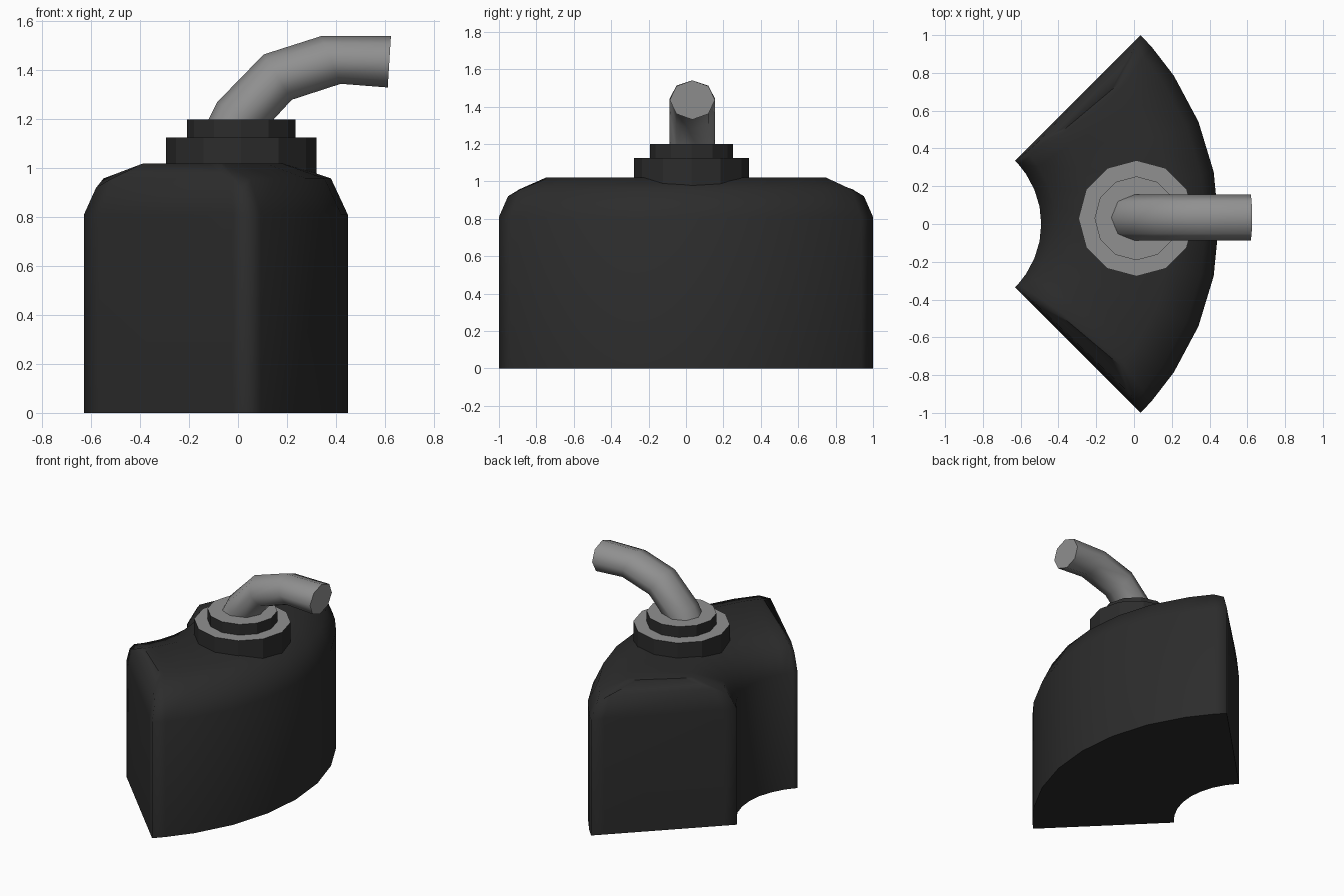
import bpy, bmesh, math
from math import sin, cos, radians, pi

if "Cube" in bpy.data.objects:
    bpy.data.objects.remove(bpy.data.objects["Cube"])


def material(name, v):
    m = bpy.data.materials.new(name)
    m.diffuse_color = (v, v, v, 1)
    m.use_nodes = True
    m.node_tree.nodes["Principled BSDF"].inputs["Base Color"].default_value = m.diffuse_color
    return m


BLACK = material("black_plastic", 0.025)
GREY = material("light_grey", 0.28)


def finish(name, bm, mats, flat=lambda f: False, light=lambda f: False):
    bmesh.ops.remove_doubles(bm, verts=bm.verts, dist=1e-4)
    bmesh.ops.recalc_face_normals(bm, faces=bm.faces)
    for f in bm.faces:
        f.smooth = not flat(f)
        f.material_index = 1 if light(f) else 0
    me = bpy.data.meshes.new(name)
    bm.to_mesh(me)
    bm.free()
    for m in mats:
        me.materials.append(m)
    ob = bpy.data.objects.new(name, me)
    bpy.context.collection.objects.link(ob)
    return ob


def loft(bm, rings):
    rows = [[bm.verts.new(p) for p in r] for r in rings]
    n = len(rows[0])
    for a, b in zip(rows, rows[1:]):
        for i in range(n):
            j = (i + 1) % n
            bm.faces.new((a[i], a[j], b[j], b[i]))
    return rows


# Body: quarter ring sector with a rounded top rim
CX = -0.965
INNER_ANGLES = [-33.75, -22.5, -11.25, 0, 11.25, 22.5, 33.75]


def sector(ro, ri, te, tcol, corner, zedge, zcorner, col):
    """ro/ri outer and inner radius, te end angle, corner = (ro, ri, te),
    col = radii of the end columns, tcol = angle of the columns by the ends."""
    co, ci, ct = corner
    angs = [-tcol] + INNER_ANGLES + [tcol]
    pts = [(co, -ct, zcorner)] + [(ro, a, zedge) for a in angs] + [(co, ct, zcorner)]
    pts += [(r, te, zedge) for r in col]
    pts += [(ci, ct, zcorner)] + [(ri, a, zedge) for a in reversed(angs)] + [(ci, -ct, zcorner)]
    pts += [(r, -te, zedge) for r in reversed(col)]
    return [(CX + r * cos(radians(a)), r * sin(radians(a)), z) for r, a, z in pts]


bm = bmesh.new()
full = (1.414, 0.474, 45, 41.5, (1.414, 0.474, 45))
rings = [sector(*full, 0, 0, (1.33, 0.56)),
         sector(*full, 0.81, 0.81, (1.33, 0.56)),
         sector(1.345, 0.55, 43.6, 41, (1.37, 0.535, 44), 0.958, 0.92, (1.29, 0.62)),
         sector(1.165, 0.755, 40, 39, (1.165, 0.755, 40), 1.02, 1.02, (1.1, 0.82))]
rows = loft(bm, rings)
n = len(INNER_ANGLES) + 4
for r in (rows[0], rows[-1]):
    outer, inner = r[:n], r[n + 2:2 * n + 2][::-1]
    for i in range(n - 1):
        bm.faces.new((outer[i], outer[i + 1], inner[i + 1], inner[i]))
    bm.faces.new((outer[-1], r[n], r[n + 1], inner[-1]))
    bm.faces.new((outer[0], inner[0], r[2 * n + 2], r[2 * n + 3]))
finish("body", bm, [BLACK], flat=lambda f: f.normal.z < -0.9)


# Stepped collar: two twelve-sided discs with light tops
def disc(name, radius, z0, z1):
    bm = bmesh.new()
    ring = lambda z: [(0.013 + radius * cos(i * pi / 6), 0.03 + radius * sin(i * pi / 6), z)
                      for i in range(12)]
    rows = loft(bm, [ring(z0), ring(z1)])
    for r in rows:
        bm.faces.new(r)
    finish(name, bm, [BLACK, GREY], flat=lambda f: True, light=lambda f: f.normal.z > 0.9)


disc("collar_lower", 0.307, 0.93, 1.125)
disc("collar_upper", 0.222, 1.10, 1.20)

# Bent spout: eight-sided rings given by their upper and lower points (x, z)
spans = [((-0.14, 1.16), (0.06, 1.10)),
         ((-0.085, 1.27), (0.10, 1.15)),
         ((0.105, 1.465), (0.22, 1.28)),
         ((0.34, 1.54), (0.42, 1.345)),
         ((0.625, 1.54), (0.612, 1.33))]
rings = []
for (ux, uz), (lx, lz) in spans:
    rings.append([((ux + lx) / 2 + (ux - lx) / 2 * cos(i * pi / 4),
                   0.034 + 0.121 * sin(i * pi / 4),
                   (uz + lz) / 2 + (uz - lz) / 2 * cos(i * pi / 4)) for i in range(8)])
bm = bmesh.new()
rows = loft(bm, rings)
bm.faces.new(rows[0])
bm.faces.new(rows[-1])
finish("spout", bm, [GREY], flat=lambda f: len(f.verts) == 8)
